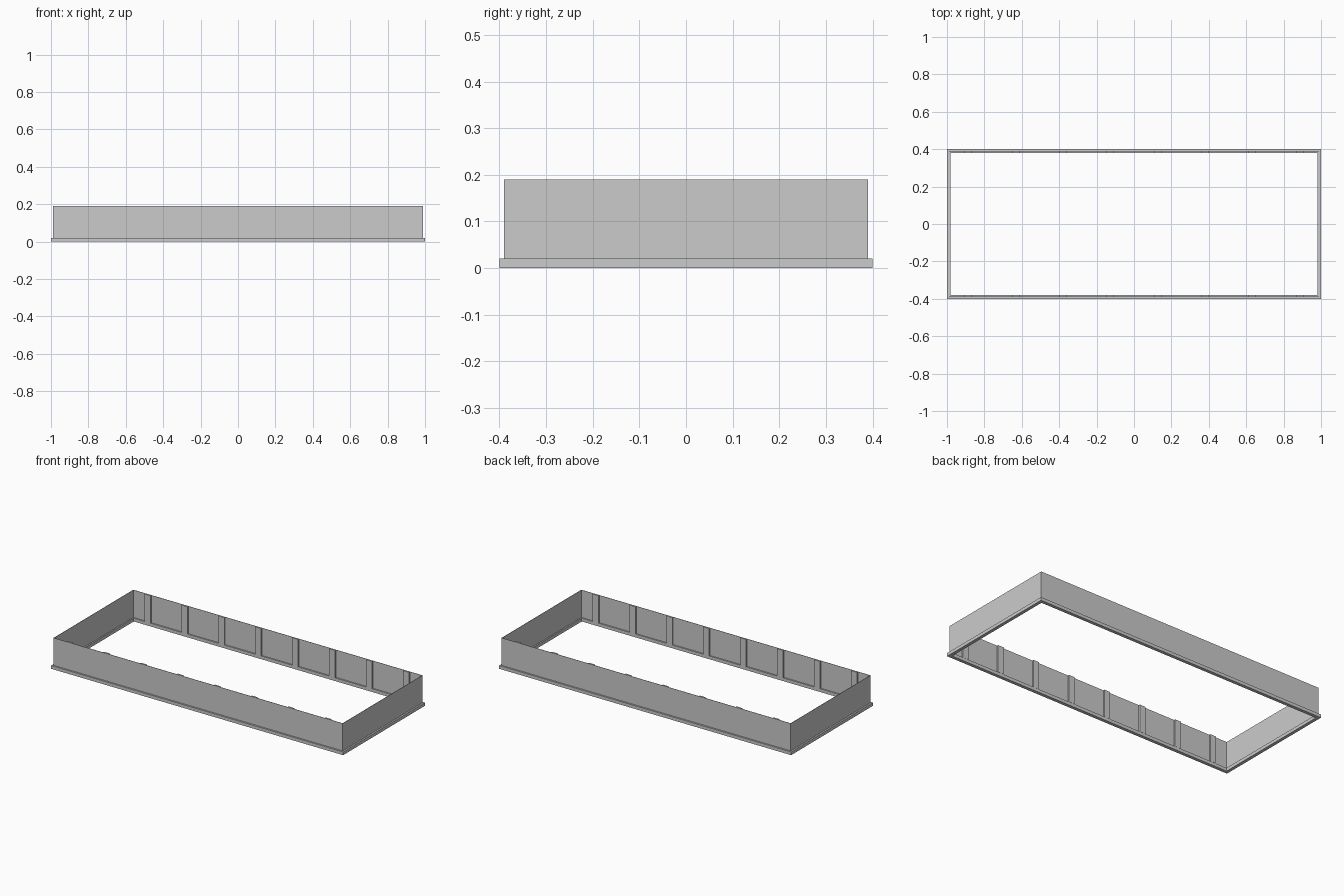
import bpy, bmesh

if "Cube" in bpy.data.objects:
    bpy.data.objects.remove(bpy.data.objects["Cube"])


def ring(name, ox, oy, ix, iy, z0, z1):
    """Rectangular frame with an open middle, made from nested loops."""
    bm = bmesh.new()
    corners = [(-1, -1), (1, -1), (1, 1), (-1, 1)]
    loops = []
    for hx, hy, z in [(ox, oy, z0), (ox, oy, z1), (ix, iy, z1), (ix, iy, z0)]:
        loops.append([bm.verts.new((sx * hx, sy * hy, z)) for sx, sy in corners])
    for k in range(4):
        a, b = loops[k], loops[(k + 1) % 4]
        for i in range(4):
            j = (i + 1) % 4
            bm.faces.new((a[i], a[j], b[j], b[i]))
    bmesh.ops.recalc_face_normals(bm, faces=bm.faces)
    me = bpy.data.meshes.new(name)
    bm.to_mesh(me)
    bm.free()
    ob = bpy.data.objects.new(name, me)
    bpy.context.collection.objects.link(ob)
    return ob


def box(name, loc, size):
    bpy.ops.mesh.primitive_cube_add(size=1, location=loc)
    ob = bpy.context.object
    ob.name = name
    ob.scale = size
    return ob


# Base flange and thin upright walls
ring("base_flange", 1.0, 0.4, 0.98, 0.38, 0.0, 0.02)
ring("wall", 0.99, 0.39, 0.988, 0.388, 0.02, 0.19)

# Ribs on the inside of both long walls
for i in range(8):
    x = -0.885 + i * 1.77 / 7
    for side, y in (("front", -0.3835), ("back", 0.3835)):
        box(f"{side}_rib_{i + 1}", (x, y, 0.105), (0.04, 0.009, 0.17))
